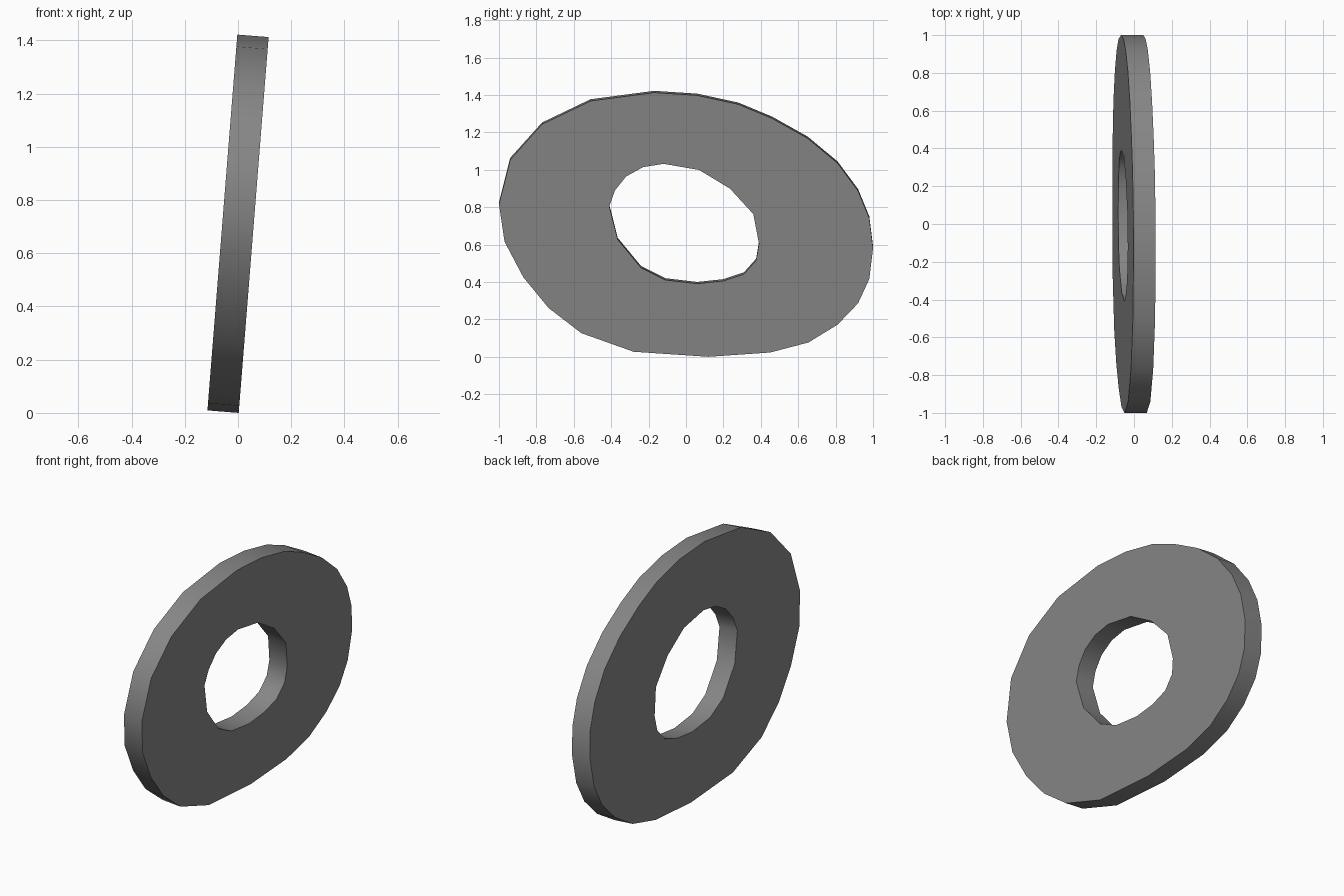
import bpy, bmesh, math
from mathutils import Matrix

if "Cube" in bpy.data.objects:
    bpy.data.objects.remove(bpy.data.objects["Cube"])

THICK = 0.118
TILT = math.radians(4.55)
MID_Z = 0.7105

# (y, z) outlines of the plate and of its hole, seen from the right
OUTER = [(-1.0, .82), (-.94, 1.06), (-.77, 1.25), (-.51, 1.375), (-.17, 1.42),
         (.06, 1.405), (.28, 1.357), (.46, 1.282), (.65, 1.175), (.81, 1.042),
         (.92, .893), (.98, .747), (1.0, .585), (.98, .42), (.92, .29),
         (.81, .175), (.655, .08), (.45, .026), (.12, .003), (-.28, .03),
         (-.56, .13), (-.735, .265), (-.87, .43), (-.97, .62)]
HOLE = [(-.41, .81), (-.38, .895), (-.32, .97), (-.23, 1.02), (-.12, 1.038),
        (.07, 1.005), (.235, .905), (.36, .768), (.39, .61), (.375, .52),
        (.31, .447), (.20, .41), (.06, .395), (-.11, .415), (-.24, .48),
        (-.365, .632)]


def add_loop(bm, points):
    verts = [bm.verts.new((-THICK / 2, y, z - MID_Z)) for y, z in points]
    return [bm.edges.new((a, b)) for a, b in zip(verts, verts[1:] + verts[:1])]


# Flat ring face, then thickness along x
bm = bmesh.new()
edges = add_loop(bm, OUTER) + add_loop(bm, HOLE)
bmesh.ops.triangle_fill(bm, use_beauty=True, use_dissolve=False, edges=edges)
ext = bmesh.ops.extrude_face_region(bm, geom=bm.faces[:], use_keep_orig=True)
bmesh.ops.translate(bm, vec=(THICK, 0, 0),
                    verts=[g for g in ext["geom"] if isinstance(g, bmesh.types.BMVert)])
bmesh.ops.recalc_face_normals(bm, faces=bm.faces[:])

# Lean the plate and rest it on the floor
bm.transform(Matrix.Rotation(TILT, 4, 'Y'))
low = min(v.co.z for v in bm.verts)
bm.transform(Matrix.Translation((0, 0, -low)))

mesh = bpy.data.meshes.new("ring_plate")
bm.to_mesh(mesh)
bm.free()
plate = bpy.data.objects.new("ring_plate", mesh)
bpy.context.collection.objects.link(plate)

# Dark grey colour
grey = bpy.data.materials.new("dark_grey")
grey.diffuse_color = (0.24, 0.24, 0.24, 1)
grey.use_nodes = True
grey.node_tree.nodes["Principled BSDF"].inputs["Base Color"].default_value = grey.diffuse_color
mesh.materials.append(grey)

# Smooth rims, sharp edges to the flat faces
bpy.context.view_layer.objects.active = plate
plate.select_set(True)
bpy.ops.object.shade_smooth_by_angle(angle=math.radians(45))
